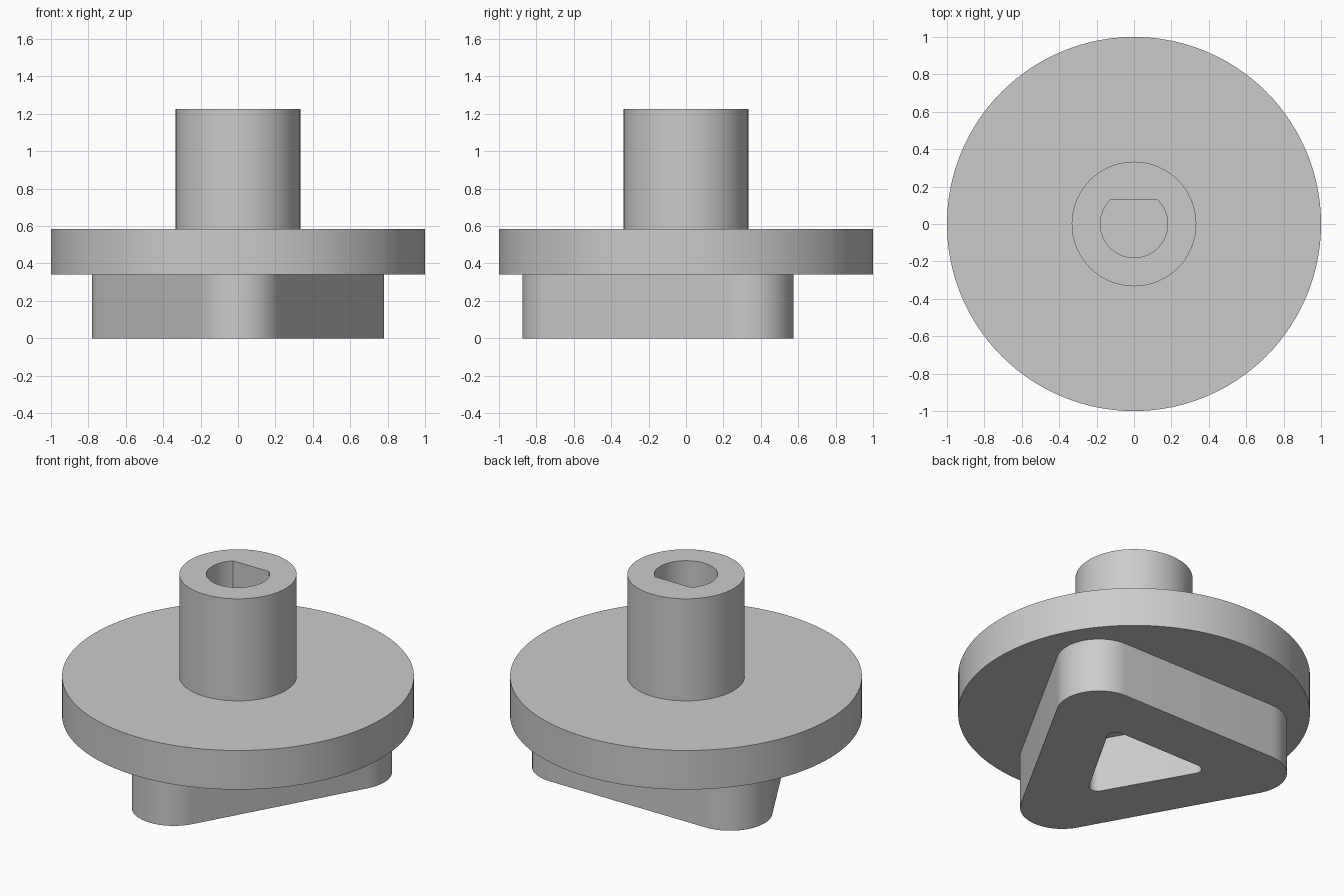
import bpy, bmesh
from math import sin, cos, pi, asin, atan2

cube = bpy.data.objects.get("Cube")
if cube:
    bpy.data.objects.remove(cube, do_unlink=True)

# Single plain material
grey = bpy.data.materials.new("plain_grey")
grey.use_nodes = True
colour = (0.6, 0.6, 0.6, 1)
grey.diffuse_color = colour
grey.node_tree.nodes["Principled BSDF"].inputs["Base Color"].default_value = colour

# Heights of the stacked parts
DISC_BOTTOM, DISC_TOP, SHAFT_TOP = 0.34, 0.585, 1.225


def circle(radius, angles):
    return [(radius * cos(a), radius * sin(a)) for a in angles]


def rounded_triangle(half_width, back, front, radius, steps=16):
    """Triangle pointing to -y, with an arc round each corner centre."""
    lean = atan2(half_width, back + front)
    corners = [((half_width, back), -lean, pi / 2),
               ((-half_width, back), pi / 2, pi + lean),
               ((0, -front), pi + lean, 2 * pi - lean)]
    points = []
    for (cx, cy), start, end in corners:
        for i in range(steps + 1):
            a = start + (end - start) * i / steps
            points.append((cx + radius * cos(a), cy + radius * sin(a)))
    return points


def loft(name, rings, cap=False):
    """Join matching rings of (outline, height) into one surface."""
    bm = bmesh.new()
    loops = [[bm.verts.new((x, y, z)) for x, y in outline] for outline, z in rings]
    for low, high in zip(loops, loops[1:]):
        n = len(low)
        for i in range(n):
            j = (i + 1) % n
            bm.faces.new((low[i], low[j], high[j], high[i]))
    if cap:
        bm.faces.new(loops[0][::-1])
        bm.faces.new(loops[-1])
    mesh = bpy.data.meshes.new(name)
    bm.to_mesh(mesh)
    bm.free()
    mesh.materials.append(grey)
    obj = bpy.data.objects.new(name, mesh)
    bpy.context.collection.objects.link(obj)
    bpy.ops.object.select_all(action='DESELECT')
    obj.select_set(True)
    bpy.context.view_layer.objects.active = obj
    bpy.ops.object.shade_smooth_by_angle(angle=pi / 6)
    return obj


# Wide round flange
rim = circle(1, [2 * pi * i / 128 for i in range(128)])
loft("flange_disc", [(rim, DISC_BOTTOM), (rim, DISC_TOP)], cap=True)

# Rounded triangular foot with a triangular pocket
foot = rounded_triangle(0.541, 0.335, 0.634, 0.24)
pocket = rounded_triangle(0.285, 0.18, 0.32, 0.05)
loft("triangular_foot", [(pocket, DISC_BOTTOM), (pocket, 0), (foot, 0), (foot, DISC_BOTTOM)][::-1][::-1])

# Shaft with a D-shaped bore, flat side towards the back
bore_radius, flat = 0.18, 0.13
edge = asin(flat / bore_radius)
arc = [pi - edge + (pi + 2 * edge) * i / 72 for i in range(73)]
chord = [edge + (pi - 2 * edge) * i / 24 for i in range(1, 24)]
bore = circle(bore_radius, arc) + [(flat * cos(a) / sin(a), flat) for a in chord]
shaft = circle(0.333, arc + chord)
loft("bored_shaft", [(shaft, DISC_TOP), (shaft, SHAFT_TOP), (bore, SHAFT_TOP), (bore, DISC_TOP)])
